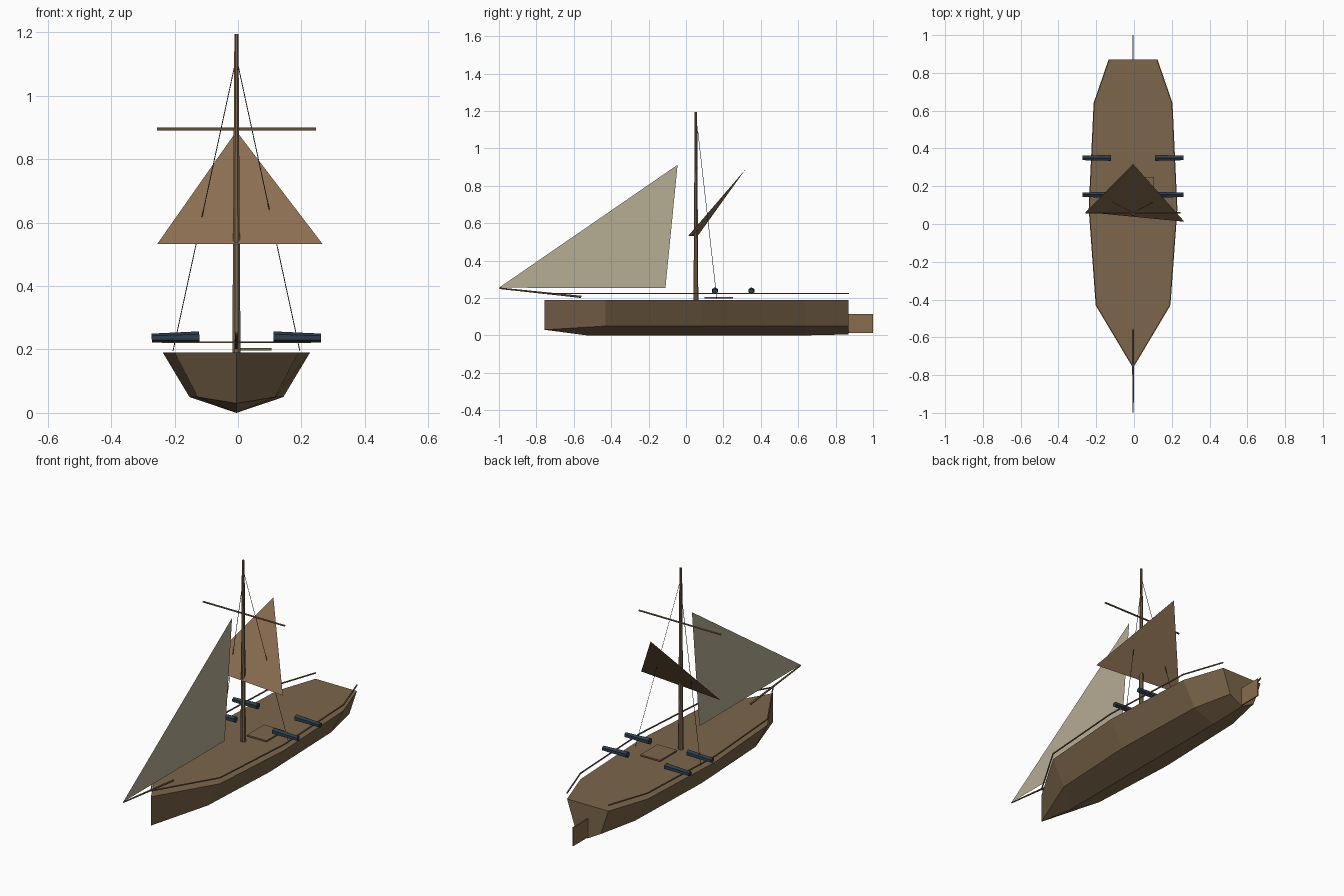
import bpy, bmesh, math
from mathutils import Vector

if "Cube" in bpy.data.objects:
    bpy.data.objects.remove(bpy.data.objects["Cube"])

CX = -0.005  # centreline of the boat


def material(name, rgb):
    m = bpy.data.materials.new(name)
    lin = [(c / 255 / 12.92) if c < 10 else ((c / 255 + 0.055) / 1.055) ** 2.4 for c in rgb]
    m.diffuse_color = (*lin, 1)
    m.use_nodes = True
    m.node_tree.nodes["Principled BSDF"].inputs["Base Color"].default_value = m.diffuse_color
    return m


WOOD = material("hull wood", (124, 102, 75))
PALE_WOOD = material("rudder wood", (136, 108, 78))
BROWN_SAIL = material("brown sailcloth", (138, 110, 81))
TAN_SAIL = material("tan sailcloth", (182, 173, 148))
IRON = material("dark blue iron", (45, 62, 77))
ROPE = material("dark rope", (70, 60, 48))


def mesh_object(name, verts, faces, mat):
    bm = bmesh.new()
    vs = [bm.verts.new((x + CX, y, z)) for x, y, z in verts]
    for f in faces:
        bm.faces.new([vs[i] for i in f])
    bmesh.ops.remove_doubles(bm, verts=bm.verts, dist=0.0005)
    if len(faces) > 1:
        bmesh.ops.recalc_face_normals(bm, faces=bm.faces)
    me = bpy.data.meshes.new(name)
    bm.to_mesh(me)
    bm.free()
    me.materials.append(mat)
    ob = bpy.data.objects.new(name, me)
    bpy.context.collection.objects.link(ob)
    return ob


def pole(name, a, b, r1, r2, mat, sides=8):
    """Tapered pole from a to b."""
    a, b = Vector(a), Vector(b)
    q = (b - a).to_track_quat('Z', 'Y')
    verts = []
    for p, r in ((a, r1), (b, r2)):
        for i in range(sides):
            t = 2 * math.pi * (i + 0.5) / sides
            verts.append(p + q @ Vector((r * math.cos(t), r * math.sin(t), 0)))
    faces = [(i, (i + 1) % sides, (i + 1) % sides + sides, i + sides) for i in range(sides)]
    faces += [tuple(range(sides)), tuple(range(sides, 2 * sides))]
    return mesh_object(name, verts, faces, mat)


def box(name, lo, hi, mat):
    verts = [(x, y, z) for x in (lo[0], hi[0]) for y in (lo[1], hi[1]) for z in (lo[2], hi[2])]
    faces = [(0, 1, 3, 2), (4, 6, 7, 5), (0, 4, 5, 1), (2, 3, 7, 6), (0, 2, 6, 4), (1, 5, 7, 3)]
    return mesh_object(name, verts, faces, mat)


# Hull: stations of y, deck half width, chine half width, chine z, keel y, keel z
DECK = 0.19
stations = [
    (-0.757, 0.0, 0.0, 0.03, -0.757, 0.03),
    (-0.43, 0.195, 0.122, 0.05, -0.53, 0.0),
    (0.08, 0.232, 0.148, 0.05, 0.08, 0.0),
    (0.64, 0.206, 0.13, 0.05, 0.64, 0.0),
    (0.87, 0.127, 0.08, 0.05, 0.87, 0.005),
]
verts, faces = [], []
for y, dw, cw, cz, ky, kz in stations:
    verts += [(-dw, y, DECK), (-cw, y, cz), (0, ky, kz), (cw, y, cz), (dw, y, DECK)]
last = len(stations) - 1
for s in range(last):
    a, b = s * 5, s * 5 + 5
    if s == 0:
        # Bow: both sides meet in one stem
        faces += [(0, 2, 6, 5), (2, 7, 6), (2, 8, 7), (0, 9, 8, 2)]
    else:
        faces += [(a + i, a + i + 1, b + i + 1, b + i) for i in range(4)]
faces.append(tuple(last * 5 + i for i in range(5)))  # transom
faces.append(tuple([0] + [s * 5 for s in range(1, last + 1)]
                   + [s * 5 + 4 for s in range(last, 0, -1)]))  # deck
mesh_object("hull", verts, faces, WOOD)

# Rudder and deck hatch
box("rudder", (-0.003, 0.868, 0.012), (0.003, 1.0, 0.115), PALE_WOOD)
box("hatch", (-0.01, 0.1, 0.196), (0.11, 0.25, 0.204), WOOD)

# Rails following the deck edge on both sides
for side, word in ((-1, "left"), (1, "right")):
    pts = [(side * s[1], s[0], 0.223) for s in stations]
    for i in range(last):
        pole(f"{word}_rail_{i + 1}", pts[i], pts[i + 1], 0.004, 0.004, WOOD, 4)

# Mast, yard and bowsprit
pole("mast", (0, 0.053, 0.19), (0, 0.053, 1.195), 0.014, 0.007, WOOD, 8)
pole("yard", (-0.251, 0.06, 0.895), (0.251, 0.06, 0.895), 0.005, 0.005, WOOD, 6)
pole("bowsprit", (0, -0.56, 0.206), (0, -0.998, 0.252), 0.006, 0.004, WOOD, 6)

# Sails
mesh_object("jib_sail", [(0, -1.0, 0.255), (0, -0.11, 0.253), (0, -0.045, 0.912)],
            [(0, 1, 2)], TAN_SAIL)
mesh_object("main_sail", [(-0.25, 0.063, 0.532), (0.272, 0.012, 0.532), (0, 0.318, 0.888)],
            [(0, 1, 2)], BROWN_SAIL)

# Shrouds and cannons, mirrored left and right
for side, word in ((-1, "left"), (1, "right")):
    pole(f"{word}_shroud", (0, 0.06, 1.12), (side * 0.2, 0.165, 0.195), 0.0014, 0.0014, ROPE, 4)
    for y, place in ((0.155, "front"), (0.35, "rear")):
        pole(f"{place}_{word}_cannon", (side * 0.117, y, 0.239), (side * 0.267, y, 0.236),
             0.018, 0.014, IRON, 6)
